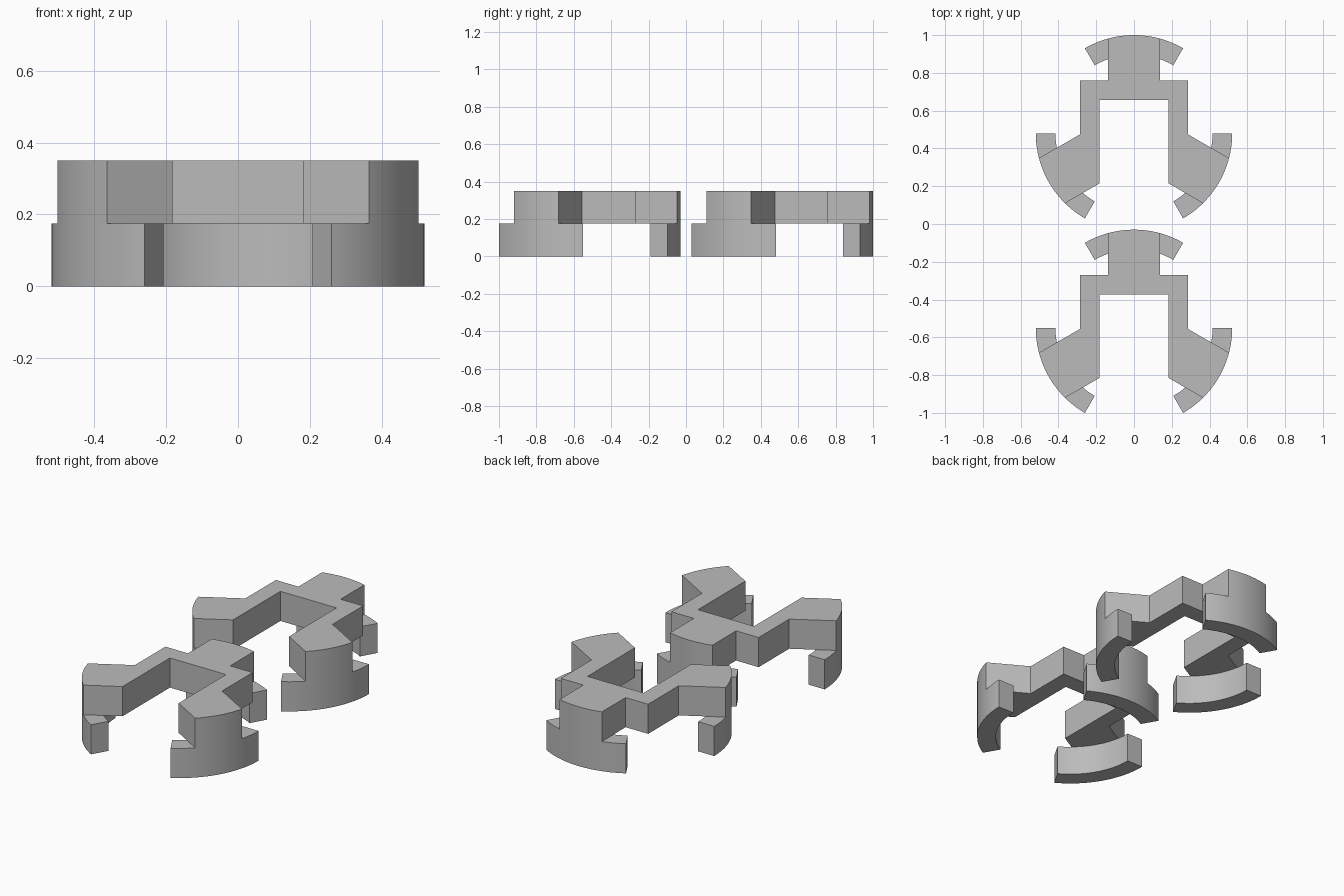
import bpy
import bmesh
from math import sin, cos, asin, radians, pi

cube = bpy.data.objects.get("Cube")
if cube:
    bpy.data.objects.remove(cube, do_unlink=True)

R_OUT, R_IN = 0.52, 0.416      # ring radii
ARM = 0.138                    # half width of an arm
Z_MID, Z_TOP = 0.175, 0.35
EDGE = asin(ARM / R_OUT)       # half angle of an arm on the rim

grey = bpy.data.materials.new("plain grey")
grey.use_nodes = True
colour = (0.5, 0.5, 0.5, 1)
grey.diffuse_color = colour
grey.node_tree.nodes["Principled BSDF"].inputs["Base Color"].default_value = colour


def polar(r, a):
    return (r * cos(a), r * sin(a))


def arc(r, start, end, steps):
    return [polar(r, start + (end - start) * i / steps) for i in range(steps + 1)]


def prism(name, outline, z0, z1, cy):
    """Extrude a flat outline from z0 to z1."""
    bm = bmesh.new()
    base = bm.faces.new([bm.verts.new((x, y + cy, z0)) for x, y in outline])
    top = bmesh.ops.extrude_face_region(bm, geom=[base], use_keep_orig=True)
    verts = [v for v in top["geom"] if isinstance(v, bmesh.types.BMVert)]
    bmesh.ops.translate(bm, verts=verts, vec=(0, 0, z1 - z0))
    bmesh.ops.recalc_face_normals(bm, faces=bm.faces)
    mesh = bpy.data.meshes.new(name)
    bm.to_mesh(mesh)
    bm.free()
    mesh.materials.append(grey)
    obj = bpy.data.objects.new(name, mesh)
    bpy.context.collection.objects.link(obj)
    bpy.ops.object.select_all(action="DESELECT")
    obj.select_set(True)
    bpy.context.view_layer.objects.active = obj
    bpy.ops.object.shade_smooth_by_angle(angle=radians(20))
    return obj


def arm_edge(x, side):
    """Point at x on one side of the slanted arm."""
    t = (x - side * ARM / 2) / cos(pi / 6)
    return (x, side * ARM * cos(pi / 6) - t / 2)


# Right half of the frame outline, from the back arm round to the inner notch
half = arc(R_OUT, pi / 2, pi / 2 - EDGE, 6)
half += [(ARM, 0.28), (0.285, 0.28), arm_edge(0.285, 1)]
half += arc(R_OUT, -pi / 6 + EDGE, -pi / 6 - EDGE, 12)
half += [arm_edge(0.183, -1), (0.183, 0.177)]
frame = half + [(-x, y) for x, y in reversed(half[1:])]

for place, cy in (("front", -0.55), ("back", 0.48)):
    # Upper frame with three arms
    prism(place + "_frame", frame, Z_MID, Z_TOP, cy)
    # Curved feet below the arm ends
    for side, deg in (("back", 90), ("right", 210), ("left", 330)):
        mid, span = radians(deg), pi / 6
        stops = [mid - span, mid - EDGE, mid + EDGE, mid + span]
        outer = []
        for a, b, n in zip(stops, stops[1:], (6, 12, 6)):
            outer += arc(R_OUT, a, b, n)[:-1]
        outer.append(polar(R_OUT, stops[-1]))
        inner = arc(R_IN, mid + span, mid - span, 24)
        prism(f"{place}_{side}_foot", outer + inner, 0, Z_MID, cy)
